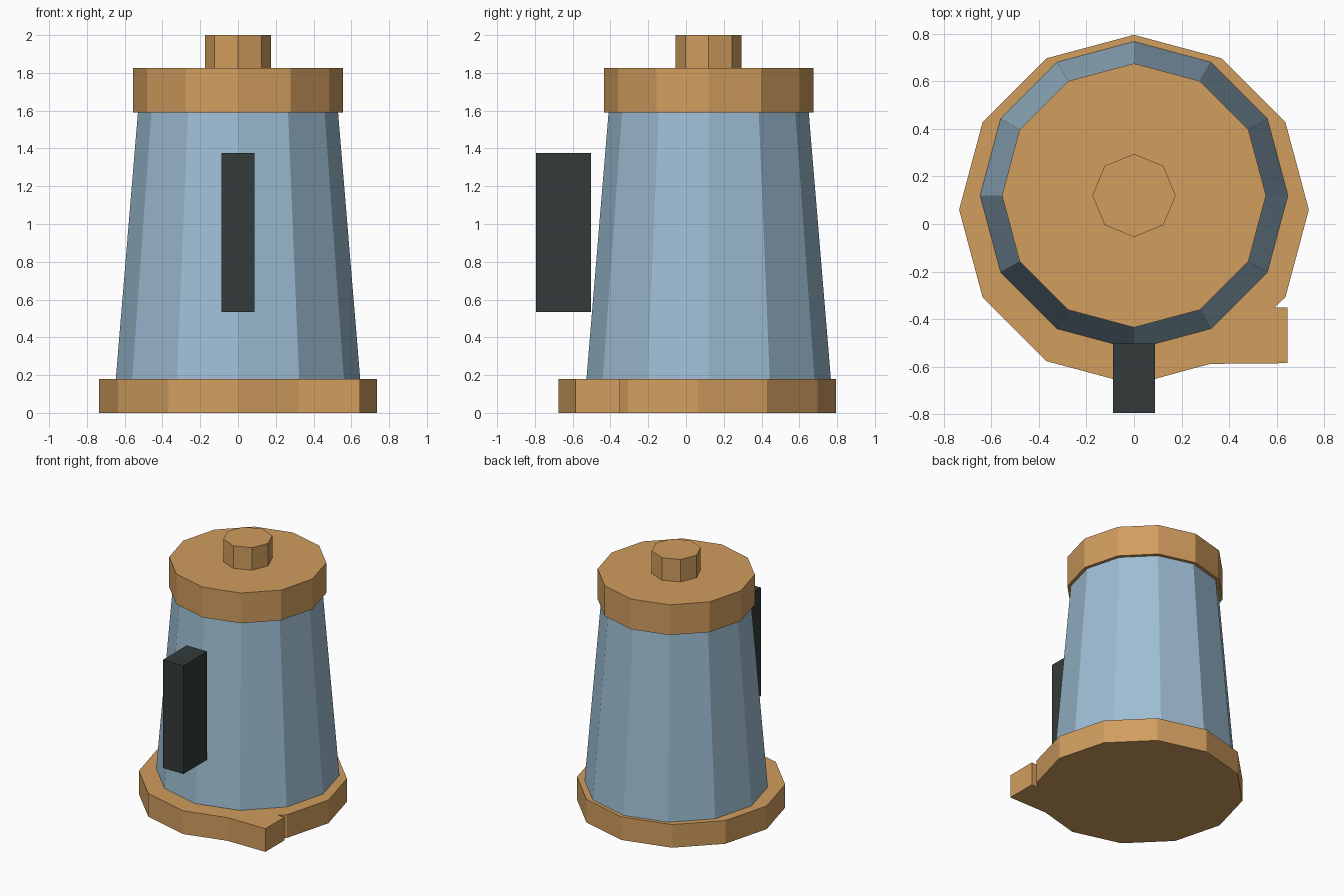
import bpy
import bmesh
from math import cos, sin, tau

cube = bpy.data.objects.get("Cube")
if cube:
    bpy.data.objects.remove(cube, do_unlink=True)


def make_material(name, rgb):
    mat = bpy.data.materials.new(name)
    mat.use_nodes = True
    color = (*rgb, 1.0)
    mat.diffuse_color = color
    bsdf = mat.node_tree.nodes["Principled BSDF"]
    bsdf.inputs["Base Color"].default_value = color
    bsdf.inputs["Roughness"].default_value = 0.9
    return mat


def ring(sides, radius, y):
    """Regular outline with its first corner on +x, counter-clockwise."""
    return [(radius * cos(tau * i / sides), y + radius * sin(tau * i / sides))
            for i in range(sides)]


def loft(name, lower, upper, z0, z1, mat):
    """Closed flat-shaded solid between two outlines."""
    bm = bmesh.new()
    low = [bm.verts.new((x, y, z0)) for x, y in lower]
    top = [bm.verts.new((x, y, z1)) for x, y in upper]
    n = len(low)
    bm.faces.new(low[::-1])
    bm.faces.new(top)
    for i in range(n):
        j = (i + 1) % n
        bm.faces.new((low[i], low[j], top[j], top[i]))
    mesh = bpy.data.meshes.new(name)
    bm.to_mesh(mesh)
    bm.free()
    mesh.materials.append(mat)
    obj = bpy.data.objects.new(name, mesh)
    bpy.context.collection.objects.link(obj)
    return obj


wood = make_material("warm wood", (0.64, 0.34, 0.114))
glass = make_material("pale blue", (0.34, 0.51, 0.645))
black = make_material("dark grey", (0.033, 0.044, 0.041))

SIDES = 12
BODY_Y = 0.12

# Base plate: one corner is replaced by a square tab
base = ring(SIDES, 0.735, 0.06)
base[10:11] = [(0.32, -0.588), (0.645, -0.585), (0.645, -0.35), (0.592, -0.35)]
loft("base", base, base, 0, 0.18, wood)

# Tapered body
loft("body", ring(SIDES, 0.647, BODY_Y), ring(SIDES, 0.53, BODY_Y), 0.18, 1.59, glass)

# Lid and knob
lid = ring(SIDES, 0.555, BODY_Y)
loft("lid", lid, lid, 1.59, 1.825, wood)
knob = ring(8, 0.175, BODY_Y)
loft("lid_knob", knob, knob, 1.825, 2, wood)

# Upright handle block at the front
handle = [(-0.088, -0.795), (0.088, -0.795), (0.088, -0.503), (-0.088, -0.503)]
loft("handle", handle, handle, 0.535, 1.375, black)
